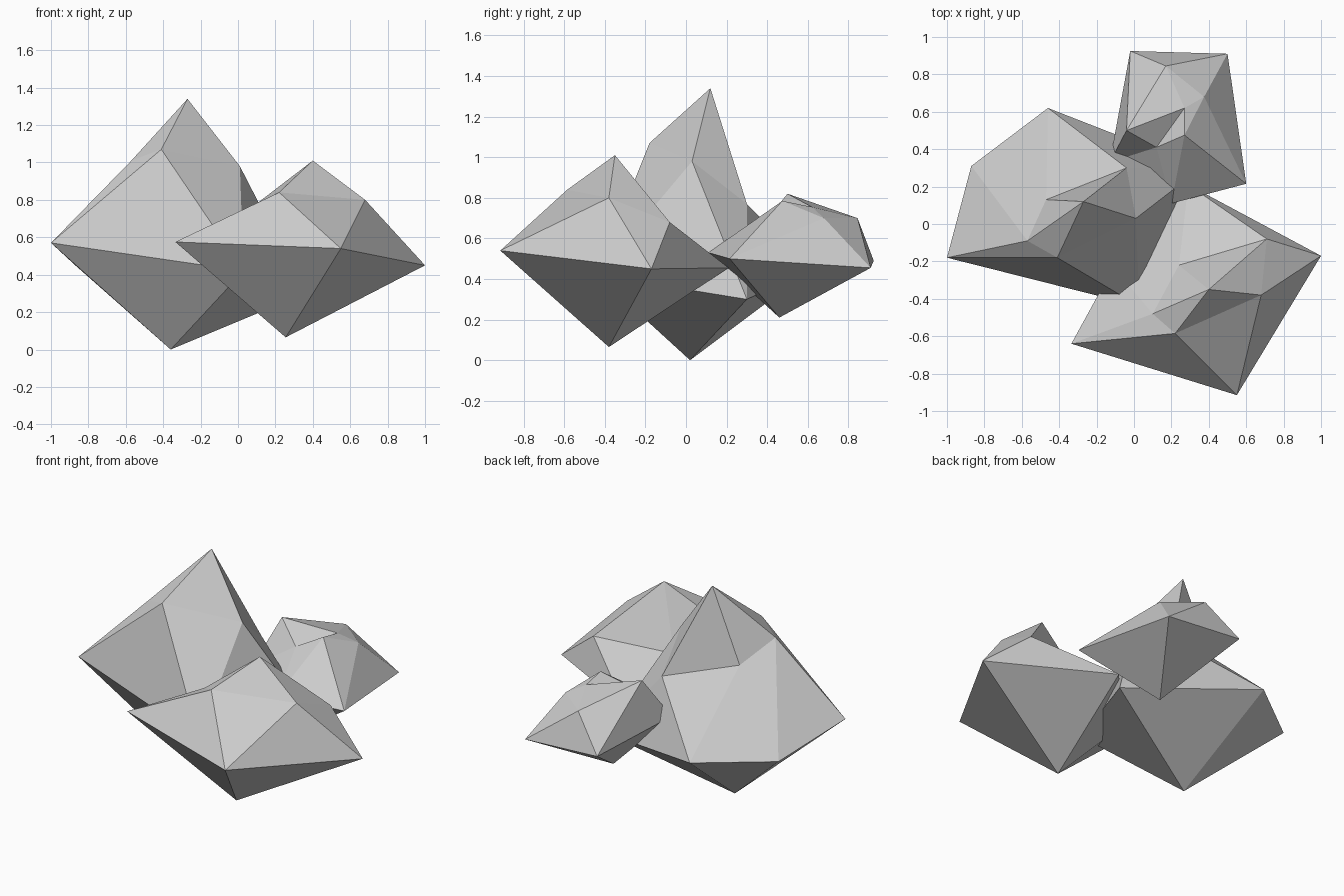
import bpy, bmesh


def boulder(name, top, upper, lower, bottom):
    """Low-poly boulder: a distorted 20-sided ball with two staggered rings of five.
    Rings run counter-clockwise; upper[i] sits between lower[i] and lower[i + 1]."""
    bm = bmesh.new()
    t, b = bm.verts.new(top), bm.verts.new(bottom)
    up = [bm.verts.new(p) for p in upper]
    lo = [bm.verts.new(p) for p in lower]
    n = len(up)
    for i in range(n):
        j = (i + 1) % n
        bm.faces.new((t, up[i], up[j]))
        bm.faces.new((lo[i], lo[j], up[i]))
        bm.faces.new((up[i], lo[j], up[j]))
        bm.faces.new((b, lo[j], lo[i]))
    bmesh.ops.recalc_face_normals(bm, faces=bm.faces)
    mesh = bpy.data.meshes.new(name)
    bm.to_mesh(mesh)
    bm.free()
    obj = bpy.data.objects.new(name, mesh)
    bpy.context.collection.objects.link(obj)
    return obj


# Tall boulder on the left
boulder("large_boulder",
        top=(-0.27, 0.12, 1.34),
        upper=[(-0.41, -0.18, 1.07), (0.01, 0.03, 0.98), (-0.04, 0.30, 0.77),
               (-0.47, 0.13, 0.89), (-0.57, -0.09, 1.01)],
        lower=[(-1.0, -0.18, 0.57), (0.03, -0.44, 0.42), (0.36, 0.30, 0.30),
               (-0.46, 0.62, 0.45), (-0.87, 0.31, 0.45)],
        bottom=(-0.36, 0.02, 0.0))

# Wide boulder at the front right
boulder("medium_boulder",
        top=(0.40, -0.35, 1.01),
        upper=[(0.22, -0.585, 0.84), (0.68, -0.38, 0.80), (0.71, -0.08, 0.68),
               (0.24, -0.22, 0.64), (0.10, -0.48, 0.78)],
        lower=[(-0.335, -0.64, 0.575), (0.55, -0.915, 0.54), (1.0, -0.17, 0.45),
               (0.29, 0.21, 0.455), (-0.11, -0.23, 0.46)],
        bottom=(0.255, -0.38, 0.065))

# Small boulder with a notched top at the back
boulder("small_boulder",
        top=(0.27, 0.62, 0.755),
        upper=[(0.12, 0.41, 0.71), (0.27, 0.475, 0.785), (0.375, 0.68, 0.70),
               (0.17, 0.845, 0.70), (-0.04, 0.50, 0.82)],
        lower=[(-0.13, 0.33, 0.55), (0.20, 0.11, 0.53), (0.60, 0.215, 0.50),
               (0.50, 0.91, 0.455), (-0.02, 0.925, 0.49)],
        bottom=(0.19, 0.46, 0.21))
